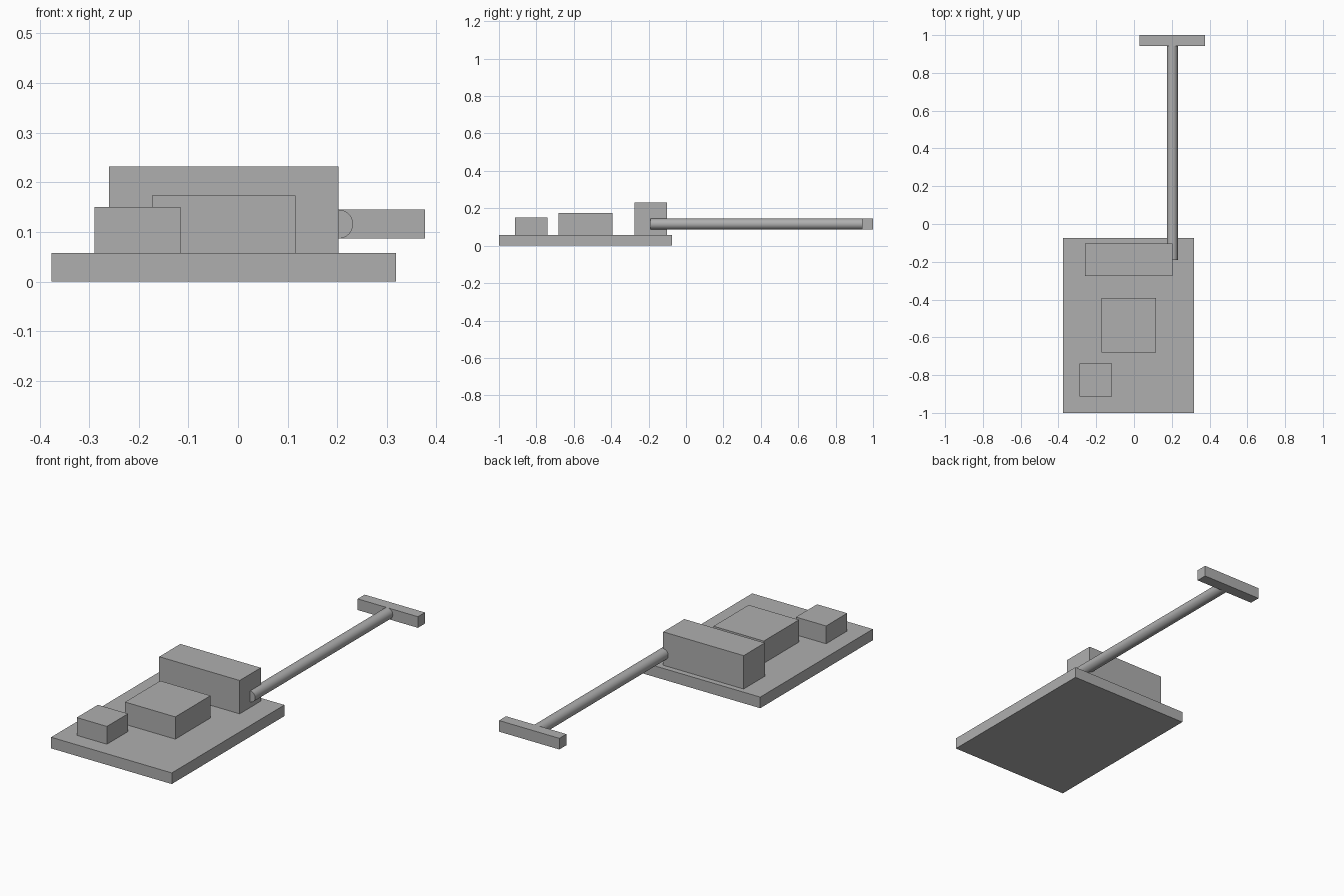
import bpy
from math import radians

default = bpy.data.objects.get("Cube")
if default:
    bpy.data.objects.remove(default, do_unlink=True)

U = 0.0579  # one design unit
LEFT, FRONT = -0.376, -1.0  # front corner of the deck

grey = bpy.data.materials.new("plain_grey")
grey.use_nodes = True
GREY = (0.43, 0.43, 0.43, 1)
grey.diffuse_color = GREY
grey.node_tree.nodes["Principled BSDF"].inputs["Base Color"].default_value = GREY


def finish(name):
    obj = bpy.context.object
    obj.name = obj.data.name = name
    obj.data.materials.append(grey)
    return obj


def box(name, corner, size):
    """Box from its low corner and size, in design units from the deck corner."""
    mid = [c + s / 2 for c, s in zip(corner, size)]
    bpy.ops.mesh.primitive_cube_add(
        size=1, location=(LEFT + mid[0] * U, FRONT + mid[1] * U, mid[2] * U))
    bpy.context.object.scale = [s * U for s in size]
    bpy.ops.object.transform_apply(location=False, rotation=False, scale=True)
    return finish(name)


# Deck and the three blocks standing on it
box("deck", (0, 0, 0), (12, 16, 1))
box("front_block", (1.5, 1.5, 1), (3, 3, 1.6))
box("middle_block", (3.5, 5.5, 1), (5, 5, 2))
box("rear_block", (2, 12.5, 1), (8, 3, 3))

# Long round handle, half sunk in the side of the rear block
start, end = 14, 34
bpy.ops.mesh.primitive_cylinder_add(
    vertices=32, radius=U / 2, depth=(end - start) * U,
    location=(LEFT + 10 * U, FRONT + (start + end) / 2 * U, 2 * U),
    rotation=(radians(90), 0, 0))
finish("handle_rod")
bpy.ops.object.shade_smooth_by_angle(angle=radians(30))

# Crossbar grip at the end of the handle
box("handle_grip", (7, 33.54, 1.5), (6, 1, 1))
